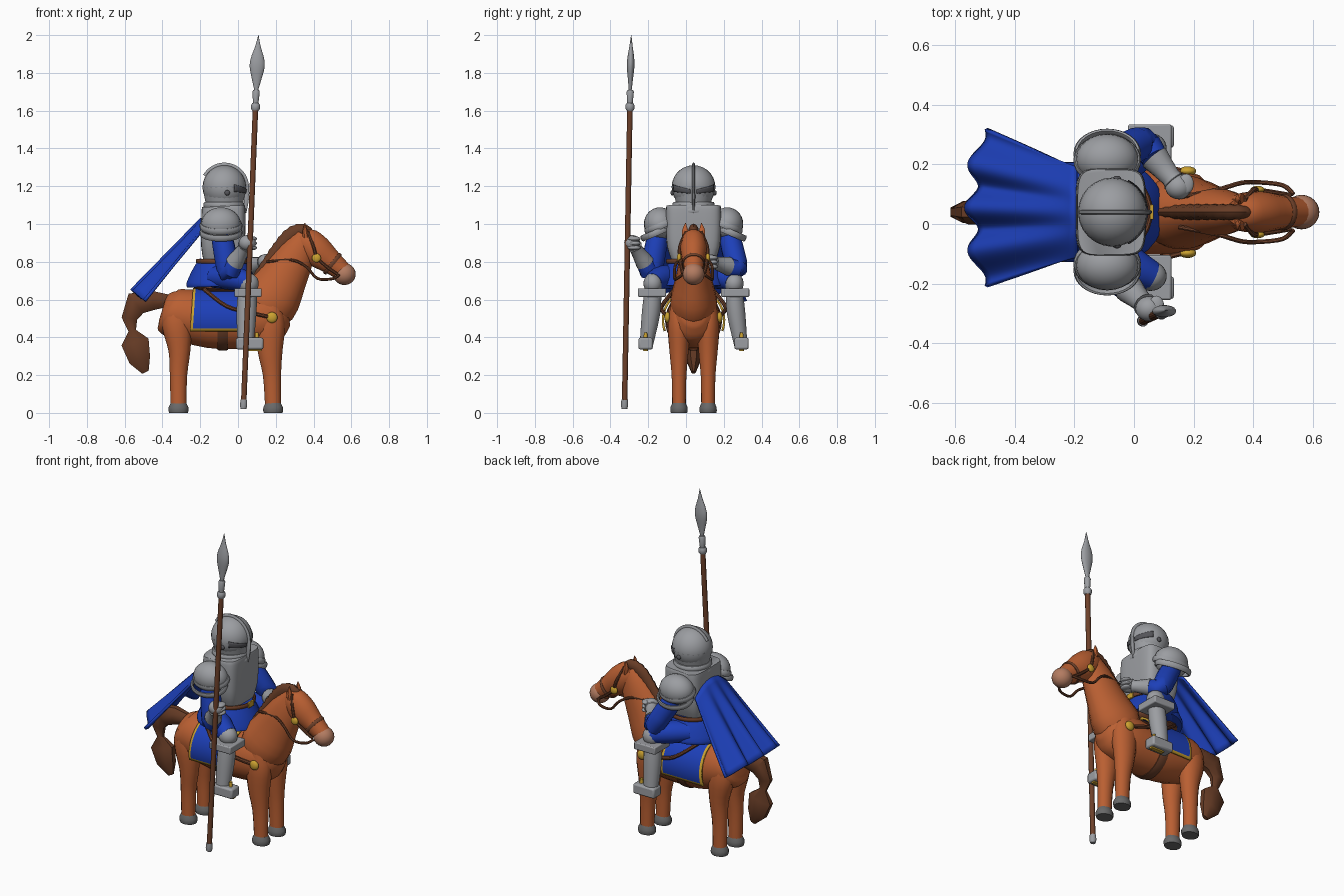
import bpy, bmesh, math
from mathutils import Vector

if "Cube" in bpy.data.objects:
    bpy.data.objects.remove(bpy.data.objects["Cube"])

AXIS_Y = 0.04  # horse and rider share this centre plane
Y, X, Z = Vector((0, 1, 0)), Vector((1, 0, 0)), Vector((0, 0, 1))
SIDES = (("left", 1), ("right", -1))


def material(name, *rgb):
    m = bpy.data.materials.new(name)
    m.use_nodes = True
    m.diffuse_color = (*rgb, 1)
    m.node_tree.nodes["Principled BSDF"].inputs["Base Color"].default_value = (*rgb, 1)
    return m


STEEL = material("steel", .33, .34, .36)
DARK = material("dark_steel", .09, .09, .1)
BLUE = material("blue_cloth", .012, .05, .48)
COAT = material("chestnut_coat", .49, .115, .032)
MANE = material("mane_brown", .135, .045, .019)
LEATHER = material("leather", .155, .052, .023)
GOLD = material("gold", .6, .36, .03)
MUZZLE = material("muzzle_pink", .45, .2, .12)
HOOF = material("hoof_grey", .14, .14, .14)


def finish(name, bm, *mats):
    bmesh.ops.recalc_face_normals(bm, faces=bm.faces)
    bmesh.ops.translate(bm, verts=bm.verts, vec=Y * AXIS_Y)
    me = bpy.data.meshes.new(name)
    bm.to_mesh(me)
    bm.free()
    for m in mats:
        me.materials.append(m)
    ob = bpy.data.objects.new(name, me)
    bpy.context.collection.objects.link(ob)
    return ob


def smooth_path(rows, steps):
    """Catmull-Rom through rows of (x, y, z, side radius, other radius)."""
    out = []
    for i in range(len(rows) - 1):
        p = [rows[max(0, min(len(rows) - 1, i + k))] for k in (-1, 0, 1, 2)]
        for s in range(steps):
            t = s / steps
            out.append([.5 * (2 * b + (c - a) * t + (2 * a - 5 * b + 4 * c - d) * t * t
                              + (3 * b - a - 3 * c + d) * t ** 3) for a, b, c, d in zip(*p)])
    return out + [rows[-1]]


def loft(name, mat, rows, segs=16, steps=3, ref=Y, power=2, closed=False):
    if steps > 1:
        rows = smooth_path(rows, steps)
    bm, rings, n = bmesh.new(), [], len(rows)
    for i, r in enumerate(rows):
        j, k = (i - 1, (i + 1) % n) if closed else (max(i - 1, 0), min(i + 1, n - 1))
        t = (Vector(rows[k][:3]) - Vector(rows[j][:3])).normalized()
        side = (ref - t * ref.dot(t)).normalized()
        up = t.cross(side)
        ring = []
        for q in range(segs):
            a = math.tau * (q + .5) / segs
            c, s = (math.copysign(abs(f(a)) ** (2 / power), f(a)) for f in (math.cos, math.sin))
            ring.append(bm.verts.new(Vector(r[:3]) + side * c * r[3] + up * s * r[4]))
        rings.append(ring)
    for i in range(n if closed else n - 1):
        a, b = rings[i], rings[(i + 1) % n]
        for q in range(segs):
            bm.faces.new((a[q], a[q - 1], b[q - 1], b[q]))
    if not closed:
        bm.faces.new(rings[0])
        bm.faces.new(rings[-1])
    return finish(name, bm, mat)


def tube(name, mat, pts, r, steps=4):
    return loft(name, mat, [(*p, r, r) for p in pts], 8, steps)


def hoop(name, mat, c, u, v, wide, thick):
    """Closed band through centre c with half axes u and v."""
    c, u, v = Vector(c), Vector(u), Vector(v)
    ring = [c + u * math.cos(math.tau * i / 32) + v * math.sin(math.tau * i / 32) for i in range(32)]
    return loft(name, mat, [(*p, wide, thick) for p in ring], 8, 1, u.cross(v), closed=True)


def ball(name, mat, c, size):
    bm = bmesh.new()
    bmesh.ops.create_uvsphere(bm, u_segments=24, v_segments=14, radius=1)
    for v in bm.verts:
        v.co = Vector(c) + Vector(a * b for a, b in zip(v.co, size))
    return finish(name, bm, mat)


def box(name, mat, c, size, bevel=.006):
    bm = bmesh.new()
    bmesh.ops.create_cube(bm, size=1)
    for v in bm.verts:
        v.co = Vector(c) + Vector(a * b for a, b in zip(v.co, size))
    ob = finish(name, bm, mat)
    mod = ob.modifiers.new("bevel", "BEVEL")
    mod.width, mod.segments = bevel, 2
    return ob


def sheet(name, fn, nu, nv, thick, mats, rule=lambda i, j: 0):
    """Grid surface fn(u, v), u and v in 0..1, thickened."""
    bm = bmesh.new()
    g = [[bm.verts.new(fn(i / nu, j / nv)) for j in range(nv + 1)] for i in range(nu + 1)]
    for i in range(nu):
        for j in range(nv):
            f = bm.faces.new((g[i][j], g[i + 1][j], g[i + 1][j + 1], g[i][j + 1]))
            f.material_index = rule(i, j)
    ob = finish(name, bm, *mats)
    mod = ob.modifiers.new("thickness", "SOLIDIFY")
    mod.thickness, mod.offset = thick, 0
    return ob


# Horse body, neck and head
loft("horse_body", COAT, [(-.40, 0, .55, .06, .06), (-.385, 0, .545, .105, .105), (-.33, 0, .525, .135, .135),
                          (-.15, 0, .495, .143, .153), (0, 0, .485, .143, .147), (.12, 0, .50, .142, .15),
                          (.21, 0, .52, .118, .13), (.265, 0, .53, .06, .07)], 20)
loft("horse_neck", COAT, [(.10, 0, .53, .11, .12), (.165, 0, .59, .125, .155), (.24, 0, .715, .095, .128),
                          (.315, 0, .85, .07, .095), (.36, 0, .94, .045, .055)], 18)
loft("horse_head", COAT, [(.33, 0, .94, .045, .045), (.36, 0, .91, .063, .078), (.42, 0, .855, .07, .085),
                          (.49, 0, .80, .057, .066), (.56, 0, .745, .048, .05)], 16)
ball("horse_muzzle", MUZZLE, (.563, 0, .735), (.06, .058, .058))
mane = smooth_path([(.10, 0, .71, .02, .03), (.16, 0, .79, .027, .036), (.22, 0, .87, .028, .042),
                    (.285, 0, .94, .028, .046), (.35, 0, .965, .027, .037), (.40, 0, .935, .014, .014)], 5)
loft("mane", MANE, [(*p[:3], p[3] * (1 - .12 * (i % 2)), p[4] * (1 - .1 * (i % 2)))
                    for i, p in enumerate(mane)], 10, 1)
loft("tail", MANE, [(-.35, 0, .595, .025, .03), (-.45, 0, .595, .045, .055), (-.54, 0, .58, .045, .07),
                    (-.575, 0, .50, .03, .045), (-.56, 0, .435, .018, .022), (-.545, 0, .375, .04, .08),
                    (-.52, 0, .28, .04, .062), (-.49, 0, .215, .012, .02)], 8, 1)

for side, s in SIDES:
    # Horse legs and ears
    y = .077 * s
    loft(side + "_hind_leg", COAT, [(-.325, y, .57, .045, .06), (-.323, y, .47, .062, .08),
                                    (-.31, y, .33, .052, .058), (-.315, y, .2, .04, .046),
                                    (-.315, y, .04, .037, .042)], 14)
    loft(side + "_front_leg", COAT, [(.17, y, .57, .045, .06), (.17, y, .47, .06, .08),
                                     (.17, y, .33, .052, .066), (.18, y, .2, .04, .048),
                                     (.185, y, .04, .036, .042)], 14)
    for part, x in (("hind", -.315), ("front", .186)):
        loft(f"{side}_{part}_hoof", HOOF, [(x, y, 0, .044, .05), (x, y, .012, .047, .054), (x, y, .03, .046, .053),
                                          (x, y, .052, .036, .042)], 16, 1)
    loft(side + "_ear", COAT, [(.36, .04 * s, .93, .022, .02), (.355, .045 * s, .965, .018, .014),
                               (.355, .042 * s, 1.005, .002, .002)], 8, 2)

    # Tack straps
    tube(side + "_cheek_strap", LEATHER, [(.37, .04 * s, .96), (.40, .073 * s, .88), (.42, .073 * s, .82),
                                          (.48, .064 * s, .765), (.525, .056 * s, .735)], .009)
    tube(side + "_rein", LEATHER, [(.535, .06 * s, .73), (.50, .09 * s, .71), (.42, .1 * s, .712),
                                   (.36, .098 * s, .775), (.28, .075 * s, .81), (.15, .05 * s, .80)], .008)
    ball(side + "_bridle_boss", GOLD, (.415, .076 * s, .82), (.024, .012, .024))
    ball(side + "_breast_boss", GOLD, (.18, .138 * s, .505), (.029, .016, .029))
    tube(side + "_breast_strap", LEATHER, [(-.18, .10 * s, .655), (-.06, .168 * s, .565), (.07, .157 * s, .53),
                                           (.18, .132 * s, .505)], .011)

    # Rider's legs
    loft(side + "_thigh", BLUE, [(-.12, .10 * s, .72, .07, .06), (-.03, .17 * s, .715, .068, .065),
                                 (.06, .215 * s, .69, .05, .05)], 14)
    ball(side + "_knee_cop", STEEL, (.055, .215 * s, .685), (.055, .05, .055))
    box(side + "_knee_plate", STEEL, (.053, .22 * s, .637), (.145, .15, .045))
    loft(side + "_shin", STEEL, [(.05, .215 * s, .64, .046, .05), (.045, .225 * s, .53, .05, .053),
                                 (.04, .25 * s, .36, .036, .042)], 14)
    box(side + "_boot", STEEL, (.062, .254 * s, .367), (.145, .076, .062), .01)
    box(side + "_stirrup_tread", GOLD, (.08, .254 * s, .333), (.09, .025, .012), .003)
    loft(side + "_stirrup_buckle", GOLD, [(.1, .254 * s, .39, .012, .012), (.1, .254 * s, .425, .009, .009)], 10, 1)

    # Shoulder armour
    ball(side + "_pauldron", STEEL, (-.09, .178 * s, 1.0), (.105, .085, .088))
    for i in range(2):
        hoop(f"{side}_pauldron_band_{i}", STEEL, (-.09, (.175 + .02 * i) * s, .99 - .035 * i),
             X * .105, (Y * s * .6 - Z * .25) * .125, .018, .009)

# Noseband and girth
hoop("noseband", LEATHER, (.50, 0, .79), Y * .056, Vector((.04, 0, .049)), .011, .006)
hoop("girth", LEATHER, (-.08, 0, .487), Y * .145, Z * .152, .03, .006)


# Saddle cloth with gold border
def cloth(u, v):
    a = math.radians(-110 + 220 * v)
    return Vector((-.25 + .28 * u + .012 * (1 - u) * math.cos(a), .162 * math.sin(a), .49 + .166 * math.cos(a)))


sheet("saddle_cloth", cloth, 20, 40, .012, (BLUE, GOLD),
      lambda i, j: int(i in (0, 19) or j in (0, 39)))
loft("saddle", LEATHER, [(-.22, 0, .69, .10, .035), (-.15, 0, .665, .11, .03), (0, 0, .665, .10, .03),
                         (.08, 0, .70, .05, .04)], 16)

# Rider's torso, belt and skirt
loft("skirt", BLUE, [(-.085, 0, .67, .175, .185), (-.085, 0, .685, .178, .188), (-.083, 0, .75, .155, .16),
                     (-.08, 0, .81, .125, .125)], 28)
loft("cuirass", STEEL, [(-.08, 0, .79, .11, .1), (-.08, 0, .88, .14, .115), (-.078, 0, 1.0, .147, .118),
                        (-.076, 0, 1.08, .146, .115), (-.076, 0, 1.095, .142, .111)], 32, power=5)
hoop("belt", LEATHER, (-.08, 0, .803), X * .135, Y * .138, .013, .009)
box("belt_buckle", GOLD, (.06, 0, .803), (.012, .05, .035), .003)
for i in range(2):
    hoop(f"gorget_{i}", STEEL, (-.075, 0, 1.07 + .03 * i), X * (.108 - .01 * i), Y * (.112 - .01 * i), .018, .011)

# Helmet with crest, face ridge and eye slits
HX, HZ, HR = -.072, 1.195, .116
ball("helmet", STEEL, (HX, 0, HZ), (HR, HR, HR))
loft("helmet_skirt", STEEL, [(HX, 0, 1.07, .085, .092), (HX, 0, 1.13, .098, .104), (HX, 0, HZ, HR, HR)], 24)
crest = [math.radians(150 - 150 * i / 24) for i in range(25)]
loft("helmet_crest", STEEL, [(HX + .117 * math.cos(a), 0, HZ + .117 * math.sin(a), .008, .014) for a in crest],
     8, 1)
loft("face_ridge", STEEL, [(.047, 0, 1.2, .007, .012), (.046, 0, 1.14, .01, .014), (.035, 0, 1.06, .004, .01)], 8)
for side, s in SIDES:
    def slit(u, v):
        a, z = math.radians(8 + 56 * u), -.034 + .01 * u + (.022 + .016 * u) * v
        r = math.sqrt(.119 ** 2 - z * z)
        return Vector((HX + r * math.cos(a), s * r * math.sin(a), HZ + z))
    sheet(side + "_eye_slit", slit, 10, 3, .003, (DARK,))
    ball(side + "_visor_stud", DARK, (HX + .015, .113 * s, 1.165), (.014, .009, .014))

# Arms: one raised to the lance, one on the reins
ARMS = (("right", (-.09, -.185, .96), (-.05, -.225, .745), (.05, -.325, .90)),
        ("left", (-.09, .185, .96), (.03, .23, .765), (.15, .085, .80)))
for side, *joints in ARMS:
    sh, el, ha = map(Vector, joints)
    mid, wrist = el.lerp(ha, .32), el.lerp(ha, .78)
    loft(side + "_sleeve", BLUE, [(*sh, .055, .055), (*sh.lerp(el, .5), .06, .06), (*el, .056, .056),
                                  (*mid, .045, .045)], 14, ref=X + Y * .3)
    loft(side + "_forearm_plate", STEEL, [(*mid, .05, .05), (*wrist, .034, .034), (*wrist.lerp(ha, .4), .042, .042)],
         14, 2, ref=X + Y * .3)
    ball(side + "_gauntlet", STEEL, ha, (.045, .042, .042))
    for i in range(3):
        ball(f"{side}_finger_{i}", STEEL, ha + Vector((.025, .01, -.026 + .024 * i)), (.026, .034, .013))


# Cape blown back, uneven folds deepen toward the hem
def cape(u, v):
    w = 2 * v - 1
    fold = .03 * u * math.cos(w * math.pi * 3.3 + .5 * math.sin(3 * w)) - .002
    drop = .07 * w * w * (1 - .7 * u)
    return Vector((-.195 - .35 * u + .035 * u * w * w - .74 * fold, .015 * u + w * (.15 + .115 * u),
                   1.03 - .40 * u - drop + .67 * fold))


sheet("cape", cape, 16, 64, .014, (BLUE,))


# Lance
def lance(name, mat, rows, segs=12, steps=1):
    return loft(name, mat, [(.028 + .04 * z, -.366 + .018 * z, z, a, b) for z, a, b in rows], segs, steps)


lance("lance_shaft", LEATHER, [(.03, .015, .015), (1.62, .015, .015)])
lance("lance_foot", STEEL, [(.02, .015, .016), (.04, .02, .02), (.07, .018, .018)])
lance("lance_ring", STEEL, [(1.6, .018, .018), (1.61, .024, .024), (1.63, .024, .024), (1.64, .018, .018)])
lance("lance_socket", STEEL, [(1.62, .013, .013), (1.65, .016, .016), (1.7, .02, .02), (1.71, .015, .015)])
lance("lance_blade", STEEL, [(1.7, .007, .008), (1.76, .013, .024), (1.83, .02, .04), (1.88, .018, .035),
                             (1.94, .009, .015), (2.0, .001, .001)], 16, 5)

# Smooth shading with sharp edges kept
for ob in bpy.context.scene.objects:
    ob.select_set(ob.type == "MESH")
    if ob.type == "MESH":
        bpy.context.view_layer.objects.active = ob
bpy.ops.object.shade_smooth_by_angle(angle=math.radians(40))
